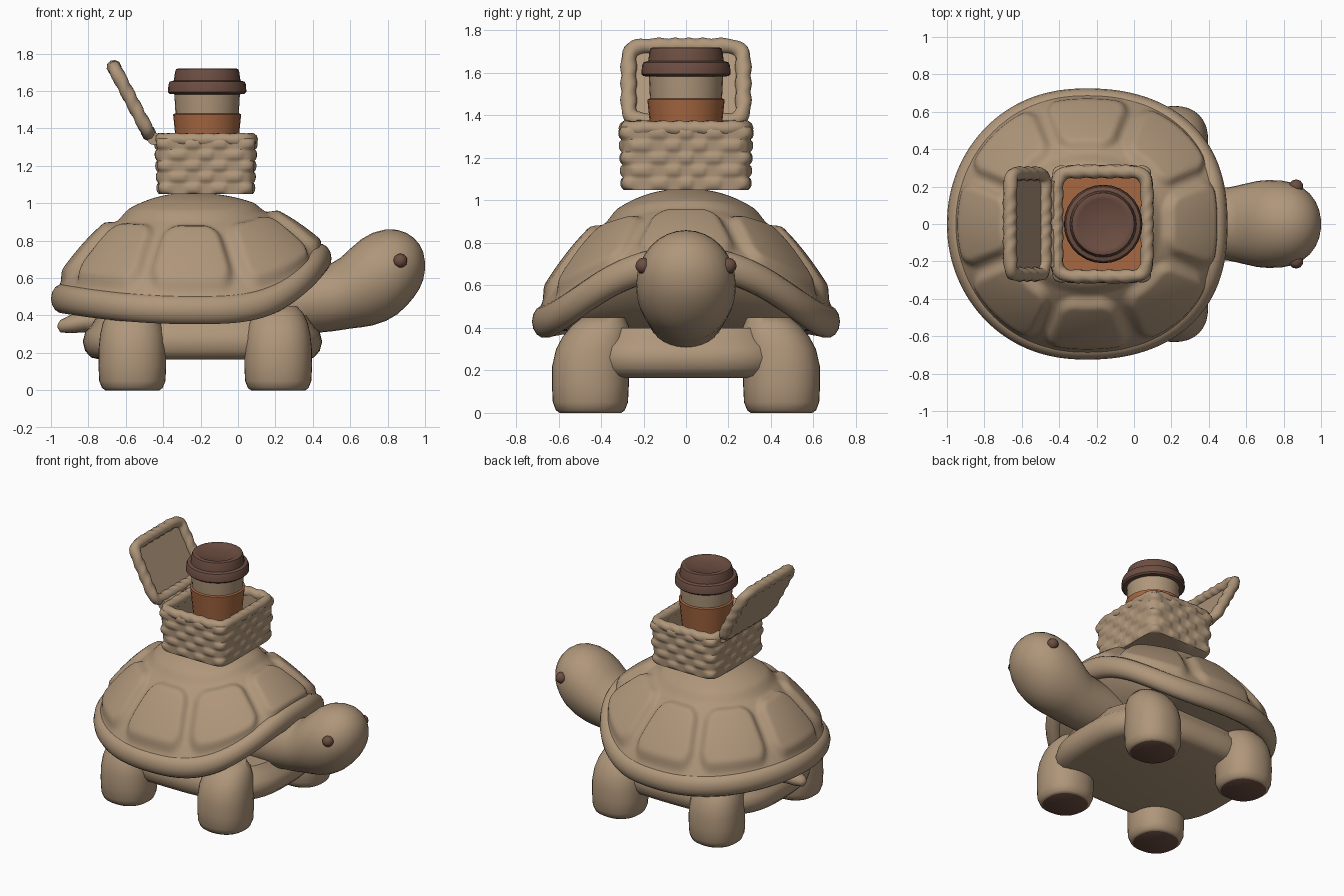
import bpy, bmesh, math
from mathutils import Vector, Matrix

if "Cube" in bpy.data.objects:
    bpy.data.objects.remove(bpy.data.objects["Cube"])

TAU = 2 * math.pi


def material(name, rgb):
    m = bpy.data.materials.new(name)
    m.diffuse_color = (*rgb, 1)
    m.use_nodes = True
    m.node_tree.nodes["Principled BSDF"].inputs["Base Color"].default_value = m.diffuse_color
    return m


TAN = material("tan clay", (0.43, 0.305, 0.195))
BROWN = material("dark brown", (0.15, 0.075, 0.054))
ORANGE = material("rust orange", (0.38, 0.135, 0.052))


def finish(name, bm, mats, angle=50):
    bmesh.ops.recalc_face_normals(bm, faces=bm.faces[:])
    me = bpy.data.meshes.new(name)
    bm.to_mesh(me)
    bm.free()
    for m in mats:
        me.materials.append(m)
    ob = bpy.data.objects.new(name, me)
    bpy.context.collection.objects.link(ob)
    bpy.ops.object.select_all(action='DESELECT')
    ob.select_set(True)
    bpy.context.view_layer.objects.active = ob
    bpy.ops.object.shade_smooth_by_angle(angle=math.radians(angle))
    return ob


def loft(name, rings, mats=(TAN,), closed=False, matrix=None, first_cap=0, angle=50):
    """Skin a list of point rings; capped at both ends unless closed."""
    bm = bmesh.new()
    vs = [[bm.verts.new(p) for p in ring] for ring in rings]
    n, k = len(vs[0]), len(vs)
    for i in range(k if closed else k - 1):
        a, b = vs[i], vs[(i + 1) % k]
        for j in range(n):
            bm.faces.new((a[j], a[(j + 1) % n], b[(j + 1) % n], b[j]))
    if not closed:
        bm.faces.new(vs[0]).material_index = first_cap
        bm.faces.new(vs[-1])
    if matrix:
        bm.transform(matrix)
    return finish(name, bm, mats, angle)


def radius(t, hx, hy, p):
    """Polar radius of a superellipse."""
    return (abs(math.cos(t) / hx) ** p + abs(math.sin(t) / hy) ** p) ** (-1 / p)


def outline(hx, hy, p, z, n, cx=0.0):
    return [Vector((cx + radius(t, hx, hy, p) * math.cos(t), radius(t, hx, hy, p) * math.sin(t), z))
            for t in (TAU * i / n for i in range(n))]


def lathe(name, profile, cx, mats, n=28):
    return loft(name, [outline(r, r, 2, z, n, cx) for r, z in profile], mats, angle=35)


def rope(name, path, r, twists, matrix=None):
    """Softly lumpy twisted tube round a flat closed path."""
    rings, n, m = [], len(path), 10
    for i, p in enumerate(path):
        tan = (path[(i + 1) % n] - path[i - 1]).normalized()
        side = tan.cross(Vector((0, 0, 1)))
        ring = []
        for j in range(m):
            a = TAU * j / m
            rr = r * (1 + 0.08 * math.cos(2 * a + TAU * twists * i / n))
            ring.append(p + side * rr * math.cos(a) + Vector((0, 0, rr * math.sin(a))))
        rings.append(ring)
    return loft(name, rings, closed=True, matrix=matrix)


def step(a, b, x):
    x = min(1, max(0, (x - a) / (b - a)))
    return x * x * (3 - 2 * x)


# Shell: domed, with eight raised rounded plates, a top plate and a rim that arches over the neck
SX, HX, HY = -0.25, 0.75, 0.725


def shell_radius(t):
    return radius(t, HX, HY, 2.2 + 0.15 * math.cos(t))


def rim_height(t):
    c = shell_radius(t) * math.cos(t) / HX
    return 0.43 + (0.275 * c ** 3.4 if c > 0 else 0.06 * c * c)


def shell_point(t, f):
    R, zr = shell_radius(t), rim_height(t)
    # signed distance to a rounded plate, measured along the arc and outward
    k = (t / (TAU / 8) + 0.5) % 1 - 0.5
    corner = 0.1
    ax = abs(k) * f * R * TAU / 8 - (f * R * TAU / 16 - 0.008) + corner
    ay = abs(f - 0.735) * R * 1.1 - 0.205 * R * 1.1 + corner
    dist = math.hypot(max(ax, 0), max(ay, 0)) + min(max(ax, ay), 0) - corner
    bump = max(0.036 * step(0.0, 0.055, -dist), 0.02 * (1 - step(0.42, 0.53, f)))
    nrm = Vector((1.7 * f ** 1.15, 1)).normalized() * bump
    r = f * R + nrm.x
    return Vector((SX + r * math.cos(t), r * math.sin(t), zr + (1.035 - zr) * (1 - f ** 2.25) + nrm.y))


N = 224
angles = [TAU * i / N for i in range(N)]
rings = [[shell_point(t, 0.02 + 0.93 * i / 64) for t in angles] for i in range(65)]
for f, w in ((0.88, 0.8), (0.5, 0.0), (0.05, 0.0)):
    rings.append([Vector((SX + f * shell_radius(t) * math.cos(t), f * shell_radius(t) * math.sin(t),
                          0.38 + w * (rim_height(t) - 0.42))) for t in angles])
loft("shell", rings)

rings = []
for t in angles:
    R, z = shell_radius(t) - 0.06, rim_height(t)
    rings.append([Vector((SX + (R + 0.06 * math.cos(a)) * math.cos(t), (R + 0.06 * math.cos(a)) * math.sin(t),
                          z + 0.078 * math.sin(a))) for a in (TAU * j / 14 for j in range(14))])
loft("shell_rim", rings, closed=True)

# Belly plate
loft("belly", [outline(0.64 * s, 0.53 * s, 3, z, 64, -0.19) for s, z in
               ((0.86, 0.165), (0.93, 0.175), (0.98, 0.21), (1, 0.26), (0.98, 0.31), (0.93, 0.345), (0.88, 0.4))])

# Legs with dark soles, leaning inward at the top
for x, xn in ((0.215, "front"), (-0.565, "back")):
    for s, yn in ((1, "left"), (-1, "right")):
        rings = []
        for z, r in ((0, 0.145), (0.012, 0.162), (0.05, 0.177), (0.13, 0.181), (0.22, 0.18), (0.3, 0.172),
                     (0.36, 0.158), (0.41, 0.135), (0.45, 0.1)):
            ring = outline(r, r, 2.25, z, 32, x)
            lean = 0.5 * max(0, z - 0.25) ** 1.3
            rings.append([p + Vector((0, s * (0.45 - lean), 0)) for p in ring])
        loft(f"{xn}_{yn}_leg", rings, (TAN, BROWN), first_cap=1)


# Head with neck, and tail: upright oval sections along x (x, bottom, top, half width)
def ovals(name, rows, n=32):
    loft(name, [[Vector((x, w * math.cos(a), (lo + hi) / 2 + (hi - lo) / 2 * math.sin(a)))
                 for a in (TAU * j / n for j in range(n))] for x, lo, hi, w in rows])


ovals("head_and_neck", ((0.15, 0.3, 0.6, 0.17), (0.4, 0.305, 0.66, 0.19), (0.5, 0.315, 0.68, 0.195),
                        (0.55, 0.322, 0.71, 0.205), (0.6, 0.33, 0.757, 0.217), (0.66, 0.337, 0.808, 0.23),
                        (0.72, 0.347, 0.842, 0.235), (0.79, 0.37, 0.86, 0.232), (0.85, 0.405, 0.858, 0.22),
                        (0.9, 0.45, 0.842, 0.195), (0.94, 0.497, 0.815, 0.162), (0.97, 0.543, 0.78, 0.122),
                        (0.99, 0.59, 0.74, 0.075), (1.0, 0.645, 0.685, 0.02)))
ovals("tail", ((-0.965, 0.335, 0.35, 0.01), (-0.95, 0.31, 0.375, 0.035), (-0.9, 0.305, 0.40, 0.06),
               (-0.82, 0.31, 0.43, 0.085), (-0.7, 0.3, 0.45, 0.1)), 16)

# Eyes
for s, yn in ((1, "left"), (-1, "right")):
    bm = bmesh.new()
    bmesh.ops.create_icosphere(bm, subdivisions=2, radius=0.039,
                               matrix=Matrix.Translation((0.867, s * 0.2, 0.692)))
    finish(f"{yn}_eye", bm, (BROWN,))

# Woven basket: staggered bumps outside, plain wall inside
BX, ROWS, COUNT, BN = -0.172, 5, 14, 216
rings = []
for i in range(31):
    h = i / 30
    row = min(ROWS - 1, int(h * ROWS))
    band = abs(math.sin(math.pi * h * ROWS)) ** 0.6
    ring = []
    for p in outline(0.252 + 0.015 * h, 0.295 + 0.012 * h, 9, 1.05 + 0.295 * h, BN):
        t = math.atan2(p.y, p.x)
        wave = math.tanh(1.8 * math.cos(COUNT * t + math.pi * row))
        d = 1 + 0.022 * band * (1 + wave)
        ring.append(Vector((BX + p.x * d, p.y * d, p.z)))
    rings.append(ring)
rings += [outline(0.212, 0.25, 9, z, BN, BX) for z in (1.345, 1.12)]
loft("basket", rings)
rope("basket_rim", outline(0.242, 0.28, 8, 1.34, 160, BX), 0.035, 22)
loft("basket_lining", [outline(0.216, 0.254, 9, z, 64, BX) for z in (1.11, 1.17)], (ORANGE,))

# Open basket lid: recessed panel in a rope frame, hinged at the back
d = Vector((-0.466, 0, 0.885))
back = d.cross(Vector((0, 1, 0)))
tilt = Matrix.Translation((-0.57, 0, 1.55)) @ Matrix((d, Vector((0, 1, 0)), back)).transposed().to_4x4()
rope("lid_frame", outline(0.2, 0.27, 8, 0, 160), 0.037, 20, tilt)
loft("lid_panel", [outline(0.205, 0.275, 9, z, 64) for z in (0.005, 0.034)], matrix=tilt)
for s, yn in ((1, "left"), (-1, "right")):
    bm = bmesh.new()
    bmesh.ops.create_cone(bm, cap_ends=True, segments=14, radius1=0.034, radius2=0.034, depth=0.2,
                          matrix=Matrix.Translation((-0.45, s * 0.13, 1.345)) @ Matrix.Rotation(math.pi / 2, 4, 'X'))
    finish(f"{yn}_hinge", bm, (TAN,))

# Takeaway cup: body, sleeve and lid
CX = -0.165
lathe("cup", ((0.14, 1.16), (0.168, 1.45), (0.176, 1.6)), CX, (TAN,))
lathe("cup_sleeve", ((0.15, 1.165), (0.182, 1.475), (0.172, 1.48)), CX, (ORANGE,))
lathe("cup_lid", ((0.17, 1.582), (0.2, 1.585), (0.21, 1.595), (0.207, 1.635), (0.2, 1.65), (0.178, 1.656),
                  (0.172, 1.70), (0.166, 1.717), (0.155, 1.72), (0.135, 1.718), (0.125, 1.712), (0.02, 1.712)),
      CX, (BROWN,))
